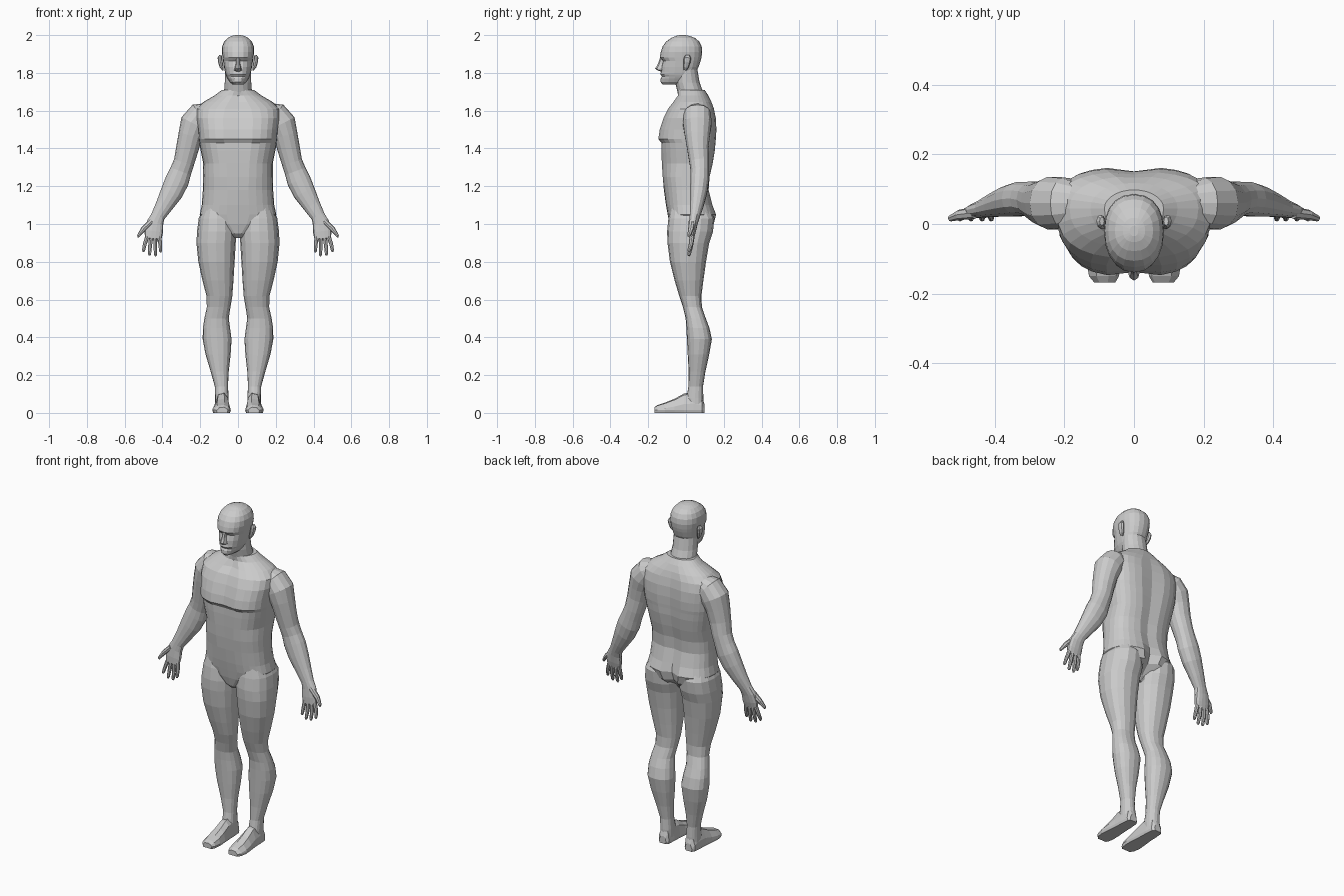
import bpy, bmesh, math
from mathutils import Vector

skin = bpy.data.materials.new("plain grey")
skin.diffuse_color = (0.6, 0.6, 0.6, 1)


def finish(name, bm, mirror=False):
    bmesh.ops.recalc_face_normals(bm, faces=bm.faces)
    me = bpy.data.meshes.new(name)
    bm.to_mesh(me)
    bm.free()
    me.materials.append(skin)
    ob = bpy.data.objects.new(name, me)
    bpy.context.collection.objects.link(ob)
    if mirror:
        ob.modifiers.new("mirror", 'MIRROR').use_clip = False
    return ob


def loft(name, rings, mirror=False):
    """Skin a list of equal point rings and cap both ends."""
    bm = bmesh.new()
    vs = [[bm.verts.new(p) for p in r] for r in rings]
    n = len(vs[0])
    for a, b in zip(vs, vs[1:]):
        for i in range(n):
            j = (i + 1) % n
            bm.faces.new((a[i], a[j], b[j], b[i]))
    bm.faces.new(vs[0])
    bm.faces.new(vs[-1])
    return finish(name, bm, mirror)


def power(v, n):
    return math.copysign(abs(v) ** (2 / n), v)


def level(z, x0, x1, yf, yb, n=2.3, seg=16, ym=None, gf=0, gb=0):
    """Horizontal ring; gf and gb are centre grooves at front and back."""
    xm, w = (x0 + x1) / 2, (x1 - x0) / 2
    ym = (yf + yb) / 2 if ym is None else ym
    pts = []
    for i in range(seg):
        t = 2 * math.pi * i / seg
        x, s = w * power(math.cos(t), n), power(math.sin(t), n)
        y = ym + s * ((yb - ym) if s > 0 else (ym - yf))
        if abs(x) < 0.02:
            y += gf if s < 0 else -gb
        pts.append((xm + x, y, z))
    return pts


def tube(name, path, seg=12, mirror=True, n=2.2):
    """Limb along a path of (x, y, z, half width, half depth)."""
    cs = [Vector(p[:3]) for p in path]
    rings = []
    for i, p in enumerate(path):
        t = (cs[min(i + 1, len(cs) - 1)] - cs[max(i - 1, 0)]).normalized()
        u = Vector((0, 1, 0)).cross(t).normalized()
        v = t.cross(u)
        rings.append([cs[i] + u * p[3] * power(math.cos(a), n) + v * p[4] * power(math.sin(a), n)
                      for a in (2 * math.pi * k / seg for k in range(seg))])
    return loft(name, rings, mirror)


# torso: z, half width, front, back, squareness, front groove, back groove
torso = [
    (0.925, .03, -.05, .05, 2, 0, 0),
    (0.95, .07, -.075, .10, 2.2, 0, .03),
    (1.00, .165, -.088, .150, 2.4, 0, .035),
    (1.05, .203, -.097, .162, 2.5, 0, .03),
    (1.10, .192, -.106, .142, 2.5, 0, .015),
    (1.18, .186, -.117, .122, 2.5, 0, .012),
    (1.25, .184, -.126, .127, 2.6, .004, .012),
    (1.32, .184, -.131, .143, 2.7, .005, .012),
    (1.39, .198, -.134, .155, 2.8, .005, .012),
    (1.43, .205, -.134, .158, 2.9, .005, .012),
    (1.45, .208, -.150, .160, 3.0, .012, .012),
    (1.50, .212, -.142, .163, 3.0, .012, .012),
    (1.56, .222, -.122, .160, 2.9, .010, .010),
    (1.61, .222, -.098, .150, 2.6, .008, .008),
    (1.645, .185, -.070, .137, 2.3, .015, .004),
    (1.68, .125, -.045, .118, 2.1, .005, 0),
    (1.71, .085, -.045, .098, 2, 0, 0),
]
loft("torso", [level(z, -w, w, f, b, n, 28, .045 if z > 1.3 else .02, gf, gb)
               for z, w, f, b, n, gf, gb in torso])

# neck
loft("neck", [level(z, -w, w, f, b, 2, 16) for z, w, f, b in (
    (1.64, .085, -.035, .12), (1.70, .074, -.045, .09),
    (1.75, .070, -.058, .072), (1.82, .068, -.06, .06))])

# head, from chin to crown
head = [
    (1.738, .028, -.122, -.06), (1.752, .045, -.135, -.02), (1.770, .056, -.134, .01),
    (1.782, .062, -.128, .03), (1.792, .066, -.136, .042), (1.805, .069, -.133, .052),
    (1.83, .074, -.131, .066), (1.862, .079, -.122, .077), (1.882, .082, -.139, .082),
    (1.91, .086, -.134, .086), (1.94, .084, -.124, .083), (1.965, .074, -.106, .071),
    (1.985, .055, -.078, .048), (1.996, .032, -.052, .018), (2.0, .012, -.035, -.005),
]
loft("head", [level(z, -w, w, f, b, 2.25, 20, -.02) for z, w, f, b in head])

# nose
loft("nose", [level(z, -w, w, f, -.1, 2, 8) for z, w, f in (
    (1.808, .012, -.136), (1.814, .021, -.152), (1.822, .018, -.163),
    (1.85, .011, -.148), (1.878, .012, -.138))])

# ears
tube("ear", [(.080, -.005, 1.815, .004, .008), (.087, 0, 1.832, .010, .014),
             (.094, .005, 1.86, .012, .019), (.096, .008, 1.88, .012, .019),
             (.092, .008, 1.893, .007, .012)], 8)

# arms with wrists and palms
tube("arm", [
    (.15, .06, 1.60, .045, .055), (.195, .06, 1.578, .070, .073),
    (.232, .06, 1.53, .076, .077), (.252, .06, 1.47, .064, .068),
    (.268, .063, 1.40, .060, .058), (.285, .070, 1.33, .055, .053),
    (.303, .073, 1.28, .057, .049), (.322, .072, 1.23, .063, .050),
    (.352, .066, 1.165, .059, .046), (.392, .056, 1.095, .046, .036),
    (.424, .046, 1.04, .037, .027), (.439, .040, 1.005, .044, .022),
    (.446, .034, .96, .049, .018), (.449, .029, .922, .044, .012)], 14)

# thumb and four fingers: base x, z, middle x, z, tip x, z
digits = {"thumb": (.458, 1.015, .502, .972, .527, .930),
          "index_finger": (.480, .935, .494, .892, .500, .852),
          "middle_finger": (.460, .930, .466, .880, .468, .833),
          "ring_finger": (.438, .930, .438, .880, .436, .830),
          "little_finger": (.417, .935, .412, .895, .410, .850)}
for name, (x0, z0, x1, z1, x2, z2) in digits.items():
    k = 1.35 if name == "thumb" else 1
    tube(name, [(x0, .032, z0, .011 * k, .013 * k), (x1, .026, z1, .010 * k, .011 * k),
                (x2, .016, z2 + .008, .008, .009), (x2, .014, z2, .004, .004)], 8)

# legs: z, inner x, outer x, front, back
legs = [
    (1.09, .05, .180, -.08, .12), (1.03, .015, .208, -.093, .150),
    (.96, .008, .217, -.100, .143), (.90, .012, .220, -.098, .123),
    (.80, .018, .210, -.085, .106), (.70, .024, .188, -.060, .092),
    (.62, .030, .167, -.036, .082), (.56, .040, .165, -.016, .084),
    (.50, .049, .178, -.002, .105), (.45, .042, .186, .002, .124),
    (.39, .034, .187, .005, .137), (.31, .039, .172, .009, .123),
    (.22, .049, .145, .014, .103), (.14, .053, .123, .013, .090),
    (.08, .049, .121, .002, .092), (.03, .050, .120, .010, .090),
]
loft("leg", [level(z, a, b, f, k, 2.3, 16) for z, a, b, f, k in legs], True)

# feet, lofted from heel to toe: y, centre x, half width, height
feet = [(.098, .085, .022, .045), (.085, .085, .034, .085), (.04, .085, .038, .110),
        (-.01, .085, .040, .103), (-.06, .086, .045, .075), (-.11, .087, .049, .055),
        (-.15, .086, .043, .042), (-.168, .084, .030, .030)]
loft("foot", [[(x + w * c, y, z) for c, z in (
    (-.9, 0), (.9, 0), (1, .014), (.95, h * .45), (.5, h * .92),
    (-.3, h), (-.8, h * .75), (-1, .014))] for y, x, w, h in feet], True)
